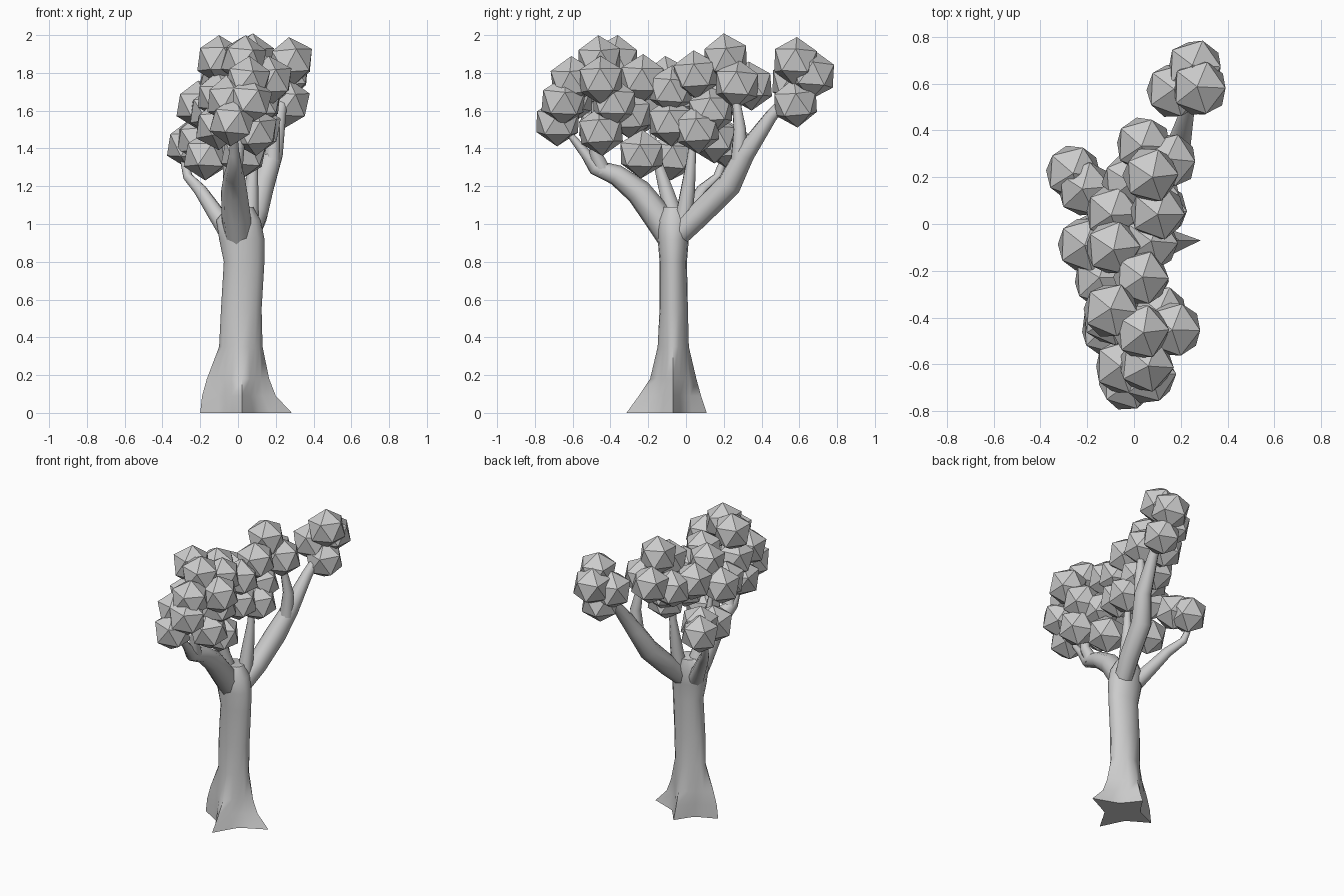
import bpy, bmesh, math, random
from mathutils import Matrix, Euler, Vector

random.seed(4)


def finish(bm, name, smooth):
    me = bpy.data.meshes.new(name)
    bmesh.ops.recalc_face_normals(bm, faces=bm.faces)
    for f in bm.faces:
        f.smooth = smooth
    bm.to_mesh(me)
    bm.free()
    ob = bpy.data.objects.new(name, me)
    bpy.context.collection.objects.link(ob)
    return ob


# Trunk: lofted rings, four root ridges fading into an oval stem
# z, x min, x max, y min, y max, root ridge strength
rows = [
    (0.00, -0.20, 0.285, -0.315, 0.11, 1.0),
    (0.09, -0.19, 0.20, -0.25, 0.08, 0.85),
    (0.18, -0.165, 0.165, -0.19, 0.055, 0.6),
    (0.35, -0.10, 0.13, -0.15, 0.015, 0.2),
    (0.55, -0.09, 0.125, -0.14, 0.01, 0.0),
    (0.80, -0.075, 0.14, -0.14, 0.005, 0.0),
    (0.92, -0.10, 0.14, -0.15, 0.015, 0.0),
    (1.02, -0.115, 0.12, -0.15, 0.025, 0.0),
    (1.09, -0.06, 0.08, -0.12, 0.01, 0.0),
]
N = 16
bm = bmesh.new()
rings = []
for z, x0, x1, y0, y1, star in rows:
    cx, cy = 0.02, -0.07
    ring = []
    for i in range(N):
        a = 2 * math.pi * i / N
        c, s = math.cos(a), math.sin(a)
        ax = (x1 - cx) if c > 0 else (cx - x0)
        ay = (y1 - cy) if s > 0 else (cy - y0)
        k = 1 - star * 0.5 * abs(math.sin(2 * a)) ** 0.7
        ring.append(bm.verts.new((cx + ax * c * k, cy + ay * s * k, z)))
    rings.append(ring)
for r0, r1 in zip(rings, rings[1:]):
    for i in range(N):
        j = (i + 1) % N
        bm.faces.new((r0[i], r0[j], r1[j], r1[i]))
bm.faces.new(rings[0])
bm.faces.new(rings[-1])
trunk = finish(bm, "trunk", True)
bpy.context.view_layer.objects.active = trunk
trunk.select_set(True)
bpy.ops.object.shade_smooth_by_angle(angle=math.radians(60))


# Branches: tapered tubes along short paths (x, y, z, radius)
def branch(name, pts):
    cu = bpy.data.curves.new(name, 'CURVE')
    cu.dimensions = '3D'
    cu.bevel_depth = 1.0
    cu.bevel_resolution = 2
    cu.use_fill_caps = True
    sp = cu.splines.new('POLY')
    sp.points.add(len(pts) - 1)
    for p, (x, y, z, r) in zip(sp.points, pts):
        p.co = (x, y, z, 1)
        p.radius = r
    sp.use_smooth = True
    bpy.context.collection.objects.link(bpy.data.objects.new(name, cu))


branch("back_branch", [(.06, -.03, .95, .06), (.095, .07, 1.05, .066), (.13, .23, 1.21, .068),
                       (.185, .31, 1.37, .056), (.22, .45, 1.57, .035), (.25, .58, 1.72, .02)])
branch("back_twig", [(.18, .28, 1.34, .045), (.19, .285, 1.5, .035), (.16, .26, 1.7, .018)])
branch("front_branch", [(.0, -.08, .93, .075), (-.01, -.15, 1.04, .078), (-.02, -.25, 1.17, .07),
                        (-.02, -.37, 1.26, .055), (-.02, -.48, 1.30, .042), (-.02, -.53, 1.37, .028),
                        (-.02, -.62, 1.48, .016)])
branch("front_twig", [(-.02, -.44, 1.28, .045), (.0, -.48, 1.38, .034), (.03, -.48, 1.65, .02)])
branch("left_branch", [(-.05, -.04, .96, .055), (-.12, .02, 1.06, .045), (-.20, .09, 1.18, .035),
                       (-.265, .17, 1.25, .026), (-.30, .21, 1.38, .014)])
branch("middle_branch", [(-.02, -.05, .98, .06), (-.04, -.10, 1.16, .042), (-.06, -.16, 1.36, .022),
                         (-.07, -.18, 1.5, .015)])
branch("upright_branch", [(.06, -.02, .98, .05), (.07, .01, 1.18, .04), (.08, .03, 1.36, .024),
                          (.08, .04, 1.5, .016)])

# Foliage: clusters of flat-faced icosahedra
clusters = {
    "back_leaves": [(.28, .58, 1.86), (.26, .67, 1.79), (.26, .58, 1.64), (.17, .57, 1.75)],
    "upper_back_leaves": [(.15, .27, 1.74), (.07, .21, 1.88), (.04, .34, 1.73),
                          (-.02, .18, 1.66), (.08, .13, 1.60)],
    "left_leaves": [(-.26, .22, 1.42), (-.21, .15, 1.45)],
    "middle_leaves": [(.10, .05, 1.79), (-.09, -.10, 1.76), (.11, .06, 1.50), (.06, -.08, 1.54),
                      (.03, -.235, 1.37), (-.17, -.07, 1.36), (-.21, -.09, 1.63),
                      (-.09, .05, 1.68), (.07, -.08, 1.71)],
    "front_leaves": [(.03, -.23, 1.77), (.02, -.30, 1.58), (-.14, -.24, 1.60), (.17, -.45, 1.76),
                     (-.10, -.37, 1.87), (.03, -.46, 1.87), (.05, -.60, 1.76), (.06, -.65, 1.65),
                     (-.03, -.68, 1.54), (.09, -.45, 1.49), (-.05, -.61, 1.66),
                     (-.10, -.40, 1.68), (-.11, -.45, 1.52), (.11, -.38, 1.64)],
}
for name, spots in clusters.items():
    bm = bmesh.new()
    for p in spots:
        rot = Euler((random.uniform(-.1, .1), random.uniform(-.1, .1), random.uniform(-.1, .1)))
        bmesh.ops.create_icosphere(bm, subdivisions=1, radius=0.13,
                                   matrix=Matrix.Translation(Vector(p)) @ rot.to_matrix().to_4x4())
    finish(bm, name, False)
